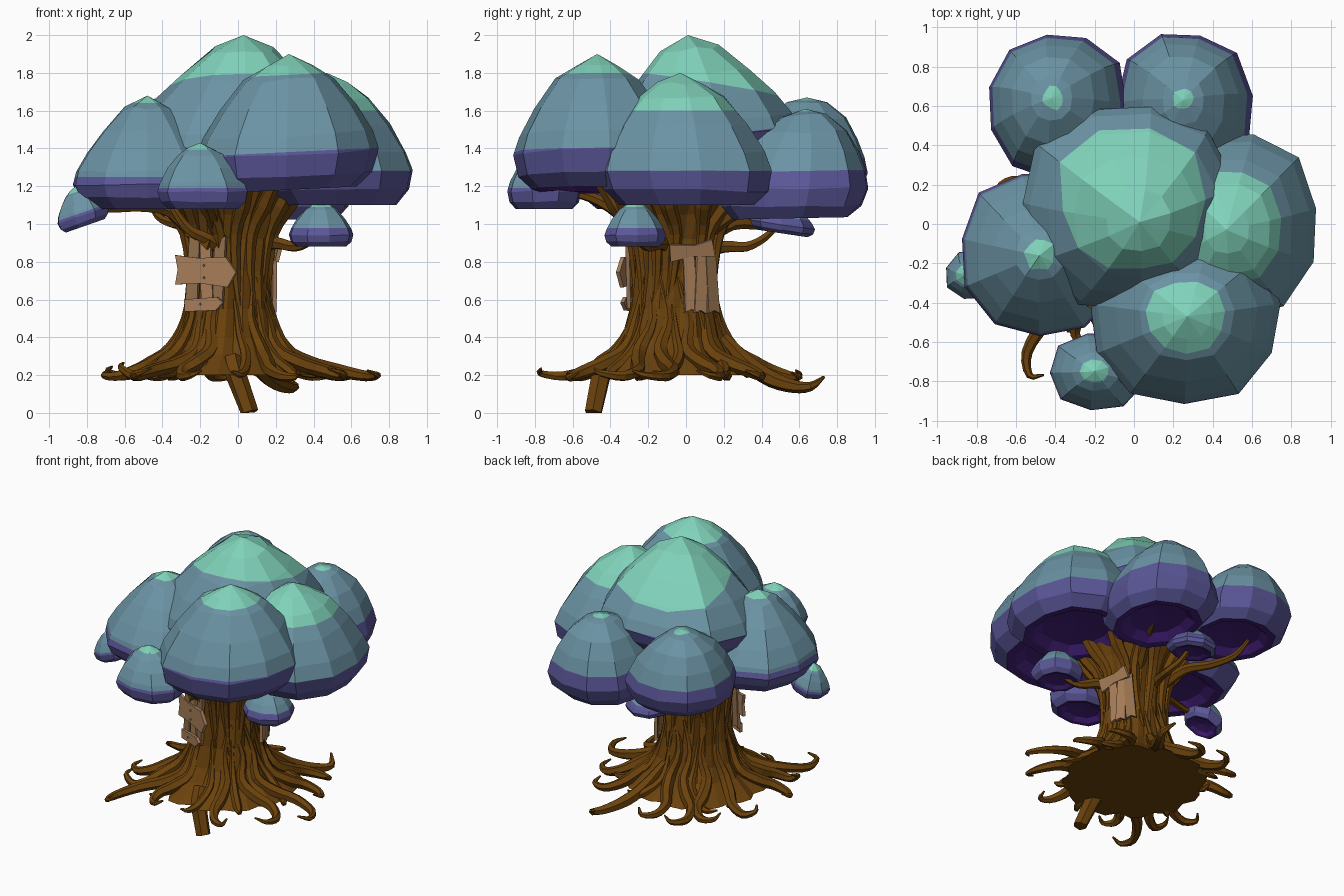
import bpy, bmesh, math, random
from mathutils import Vector, Matrix

if "Cube" in bpy.data.objects:
    bpy.data.objects.remove(bpy.data.objects["Cube"])

random.seed(7)
V = Vector
CX, CY = -0.05, -0.06          # trunk axis


def material(name, hexcol):
    lin = []
    for i in (0, 2, 4):
        c = int(hexcol[i:i + 2], 16) / 255
        lin.append(c / 12.92 if c <= 0.04045 else ((c + 0.055) / 1.055) ** 2.4)
    m = bpy.data.materials.new(name)
    m.diffuse_color = (*lin, 1)
    m.use_nodes = True
    m.node_tree.nodes["Principled BSDF"].inputs["Base Color"].default_value = m.diffuse_color
    return m


MINT = material("mint_leaf", "80d2ba")
BLUE = material("blue_leaf", "6b93a4")
PURPLE = material("purple_leaf", "5b5799")
DARK = material("dark_violet_underside", "44207a")
BARK = material("bark_brown", "6b420c")
WOOD = material("plank_tan", "a87e58")
WOOD2 = material("plank_brown", "93704d")
NAIL = material("nail_grey", "6d7a78")


def finish(name, bm, mats):
    bmesh.ops.recalc_face_normals(bm, faces=bm.faces)
    me = bpy.data.meshes.new(name)
    bm.to_mesh(me)
    bm.free()
    for m in mats:
        me.materials.append(m)
    ob = bpy.data.objects.new(name, me)
    bpy.context.collection.objects.link(ob)
    return ob


def skin(bm, rings, mats=None):
    """Join rings of vertices with quads; a ring of one vertex is a pole."""
    for k, (a, b) in enumerate(zip(rings, rings[1:])):
        n = max(len(a), len(b))
        for i in range(n):
            j = (i + 1) % n
            if len(a) == 1:
                vs = (a[0], b[i], b[j])
            elif len(b) == 1:
                vs = (a[i], b[0], a[j])
            else:
                vs = (a[i], b[i], b[j], a[j])
            f = bm.faces.new(vs)
            if mats:
                f.material_index = mats[k]


# ---- foliage caps: lathed mushroom shape, colours cut in by tilted planes
UNDER = [(.94, .11), (.77, 0), (.64, .01), (.5, .08), (0, .12)]
DOME = [(0, 1), (.26, .92), (.5, .81), (.75, .61), (.93, .4), (1, .26)] + UNDER
CONE = [(0, 1), (.3, .89), (.58, .7), (.8, .51), (.95, .33), (1, .22)] + UNDER
ROUND = [(0, 1), (.3, .94), (.6, .79), (.8, .6), (.93, .42), (1, .27)] + UNDER


def foliage(name, prof, c, r, z, lean, mint, purple, mtilt=(0, 0), shear=(0, 0), n=11):
    bm = bmesh.new()
    ph = random.random() * 6
    ang = [ph + i * math.tau / n for i in range(n)]
    wob = [1 + random.uniform(-.02, .03) + .06 * math.sin(2 * a) ** 2 for a in ang]
    rings = []
    for rr, h in prof:
        if rr == 0:
            rings.append([bm.verts.new((0, 0, h))])
            continue
        rings.append([bm.verts.new((rr * w * math.cos(a), rr * w * math.sin(a),
                                    h + random.uniform(-.015, .015) * (h > 0.1)))
                      for a, w in zip(ang, wob)])
    skin(bm, rings, [1] * 7 + [3] * 3)
    mh = (mint - z[0]) / (z[1] - z[0])
    phh = (purple - z[0]) / (z[1] - z[0])
    planes = [(V((0, 0, mh)), V((*mtilt, 1))), (V((0, 0, phh)), V((0, 0, 1)))]
    for p, nrm in planes:
        bmesh.ops.bisect_plane(bm, geom=bm.verts[:] + bm.edges[:] + bm.faces[:],
                               plane_co=p, plane_no=nrm)
    for f in bm.faces:
        if f.material_index != 3:
            q = f.calc_center_median()
            f.material_index = (0 if (q - planes[0][0]).dot(planes[0][1]) > 0
                                else 2 if q.z < phh else 1)
    for v in bm.verts:
        x, y, h = v.co
        v.co = (c[0] + x * r[0] + lean[0] * h, c[1] + y * r[1] + lean[1] * h,
                z[0] + h * (z[1] - z[0]) + shear[0] * x * r[0] + shear[1] * y * r[1])
    finish(name, bm, [MINT, BLUE, PURPLE, DARK])


foliage("crown_top", CONE, (-.04, .1), (.55, .53), (1.3, 2.0), (.07, -.09), 1.75, 1.46, (-.03, .22), (0, .12))
foliage("crown_front", DOME, (.25, -.47), (.48, .44), (1.18, 1.9), (.02, 0), 1.79, 1.38, (0, 0), (.05, 0))
foliage("crown_right", DOME, (.51, .01), (.43, .47), (1.1, 1.8), (-.04, -.04), 1.6, 1.28)
foliage("crown_left", CONE, (-.46, -.15), (.41, .42), (1.08, 1.68), (-.02, -.01), 1.64, 1.25)
foliage("crown_back_right", ROUND, (.26, .55), (.345, .4), (1.03, 1.61), (-.01, .08), 1.595, 1.28, (0, 0), (0, .02))
foliage("crown_back_left", ROUND, (-.37, .58), (.35, .37), (1.13, 1.67), (-.05, .06), 1.655, 1.35)
foliage("tuft_front", DOME, (-.18, -.75), (.24, .2), (1.08, 1.43), (-.02, 0), 1.395, 1.19, n=9)
foliage("tuft_left", DOME, (-.81, -.26), (.135, .125), (.99, 1.2), (-.05, 0), 1.17, 1.06, (0, 0), (.35, 0), n=8)
foliage("tuft_right", DOME, (.44, -.27), (.17, .165), (.88, 1.12), (0, 0), 1.09, .98, n=9)
foliage("tuft_back", DOME, (-.08, .51), (.165, .17), (.95, 1.13), (0, 0), 1.1, 1.04, (0, 0), (0, -.15), n=9)

# ---- trunk: lathe with ridged, irregular cross-section
TRUNK = [(.2, .47), (.25, .405), (.31, .33), (.4, .27), (.55, .23), (.75, .212),
         (.92, .225), (1.05, .27), (1.18, .35), (1.36, .39)]


def trunk_r(z):
    for (z0, r0), (z1, r1) in zip(TRUNK, TRUNK[1:]):
        if z <= z1:
            return r0 + (r1 - r0) * max(0, (z - z0) / (z1 - z0))
    return TRUNK[-1][1]


bm = bmesh.new()
N = 36
ridge = [(1.03 if i % 3 else .94) + random.uniform(-.025, .025) for i in range(N)]
rings = [[bm.verts.new((CX + r * ridge[i] * math.cos(i * math.tau / N + .25 * z),
                        CY + r * ridge[i] * math.sin(i * math.tau / N + .25 * z), z))
          for i in range(N)] for z, r in TRUNK]
skin(bm, rings)
bm.faces.new(rings[0])
bm.faces.new(rings[-1])
finish("trunk", bm, [BARK])


# ---- tapered tubes along smoothed paths, for roots, strands and branches
def tube(bm, pts, radii, sides=6, sub=3):
    pts = [V(p) for p in pts]
    ext = [2 * pts[0] - pts[1]] + pts + [2 * pts[-1] - pts[-2]]
    path = []
    for k in range(len(pts) - 1):
        a, b, c, d = ext[k:k + 4]
        for s in range(sub):
            t = s / sub
            p = .5 * (2 * b + (c - a) * t + (2 * a - 5 * b + 4 * c - d) * t * t
                      + (3 * b - a - 3 * c + d) * t ** 3)
            path.append((p, radii[k] + (radii[k + 1] - radii[k]) * t))
    path.append((pts[-1], radii[-1]))
    nrm = V((.31, .52, .8))
    rings = []
    for i, (p, r) in enumerate(path):
        t = (path[min(i + 1, len(path) - 1)][0] - path[max(i - 1, 0)][0]).normalized()
        nrm = (nrm - t * nrm.dot(t)).normalized()
        bn = t.cross(nrm)
        ring = []
        for s in range(sides):
            a = s * math.tau / sides
            q = p + (nrm * math.cos(a) + bn * math.sin(a)) * r
            ring.append(bm.verts.new((q.x, q.y, max(q.z, 0))))
        rings.append(ring)
    skin(bm, rings)
    bm.faces.new(rings[0])
    bm.faces.new(rings[-1])


def polar(r, th, z):
    return (CX + r * math.cos(th), CY + r * math.sin(th), z)


# long roots, given by tip positions
TIPS = [(-.53, -.77, .21), (-.71, -.2, .2), (.74, -.22, .2), (-.69, .18, .22), (-.3, .6, .2),
        (.48, .38, .2), (.55, -.45, .21), (-.25, -.62, .2), (.3, -.62, .19), (-.52, .42, .21),
        (-.62, -.42, .24), (.6, .12, .2), (-.06, .6, .19)]
bm = bmesh.new()
for x, y, z in TIPS:
    R, th = math.hypot(x - CX, y - CY), math.atan2(y - CY, x - CX)
    s = random.choice((-1, 1)) * random.uniform(.6, 1.2)
    tube(bm, [polar(trunk_r(.72) - .01, th - .2 * s, .72), polar(trunk_r(.5) - .01, th + .06 * s, .5),
              polar(trunk_r(.34) - .005, th - .05 * s, .34), polar(.42, th + .08 * s, .265),
              polar(.42 + (R - .42) * .4, th + .18 * s, .225),
              polar(.42 + (R - .42) * .8, th + .13 * s, .195), (x, y, z),
              polar(R - .04, th - .09 * s, z + .025)],
         [.01, .026, .04, .042, .036, .028, .018, .006])
# short roots between them
for i in range(9):
    th = i * math.tau / 9 + random.uniform(-.12, .12)
    s = random.uniform(-1, 1)
    R = random.uniform(.48, .54)
    tube(bm, [polar(trunk_r(.6) - .01, th + .15 * s, .6), polar(trunk_r(.42) - .005, th, .42),
              polar(trunk_r(.3), th - .08 * s, .3), polar(.46, th + .1 * s, .225),
              polar(R, th + .25 * s, .205), polar(R + .03, th + .4 * s, .22)],
         [.01, .022, .03, .03, .02, .006])
# drooping back root and the cut-off stub that reaches the ground
tube(bm, [(.03, .2, .4), (.1, .33, .26), (.17, .45, .18), (.25, .57, .14), (.3, .66, .14), (.25, .73, .19)],
     [.03, .045, .045, .035, .025, .008])
tube(bm, [(-.03, -.38, .28), (-.01, -.45, .2), (.06, -.49, 0)], [.055, .055, .05], sides=6, sub=1)
finish("roots", bm, [BARK])

# ---- strands on the trunk spreading into boughs under the crown
bm = bmesh.new()
for i in range(13):
    th = i * math.tau / 13 + random.uniform(-.12, .12)
    s = random.uniform(-1, 1)
    tube(bm, [polar(trunk_r(.5) - .015, th + .2 * s, .5), polar(trunk_r(.7) - .01, th, .7),
              polar(trunk_r(.95), th - .1 * s, .95), polar(.32, th + .05 * s, 1.1),
              polar(.42, th + .1 * s, 1.25)],
         [.01, .024, .034, .046, .035])
finish("boughs", bm, [BARK])

# ---- side branches carrying the tufts
bm = bmesh.new()
W = [.04, .035, .028, .022, .012]
for p in [[(.1, -.1, .88), (.2, -.14, .9), (.3, -.2, .88), (.38, -.24, .91), (.44, -.27, .97)],
          [(-.06, .05, .84), (-.05, .2, .88), (-.03, .32, .88), (-.06, .42, .93), (-.08, .51, 1.02)],
          [(-.2, -.12, .9), (-.35, -.18, 1.06), (-.5, -.24, 1.09), (-.66, -.27, 1.08), (-.8, -.26, 1.07)],
          [(-.1, -.2, .9), (-.14, -.36, 1.06), (-.17, -.5, 1.14), (-.19, -.64, 1.17), (-.19, -.75, 1.18)],
          [(-.15, .08, .9), (-.24, .24, 1.0), (-.33, .4, 1.0), (-.42, .54, 1.04), (-.48, .62, 1.15)],
          [(.05, .1, .95), (.13, .28, 1.07), (.2, .42, 1.1), (.25, .52, 1.13), (.28, .62, 1.2)],
          [(-.08, -.24, .86), (-.16, -.29, .92), (-.26, -.31, .97), (-.33, -.31, 1.06), (-.38, -.3, 1.15)]]:
    tube(bm, p, W)
finish("branches", bm, [BARK])


# ---- planks nailed to the trunk: flat outlines extruded and turned outward
def plank(name, outline, pos, facing, roll, mat, thick=.022, tilt=0):
    bm = bmesh.new()
    f = bm.faces.new([bm.verts.new((u, -thick / 2, v)) for u, v in outline])
    ex = bmesh.ops.extrude_face_region(bm, geom=[f])
    for g in ex["geom"]:
        if isinstance(g, bmesh.types.BMVert):
            g.co.y += thick
    rot = (Matrix.Rotation(math.radians(facing), 4, 'Z') @ Matrix.Rotation(math.radians(tilt), 4, 'X')
           @ Matrix.Rotation(math.radians(roll), 4, 'Y'))
    bm.transform(Matrix.Translation(pos) @ rot)
    finish(name, bm, [mat])


def board(w, h):
    return [(-w / 2, -h / 2), (0, -h / 2 + .012), (w / 2, -h / 2 - .006),
            (w / 2 - .006, h / 2), (.1 * w, h / 2 - .015), (-w / 2 + .005, h / 2 + .008)]


ARROW = [(-.175, .085), (-.16, .01), (-.175, -.07), (-.02, -.065), (.13, -.085), (.18, -.005), (.12, .075), (-.04, .07)]
SMALL = [(-.11, .03), (-.11, -.035), (.07, -.035), (.115, .005), (.08, .035)]
F = -25
plank("sign_board_arrow", ARROW, (-.17, -.285, .75), F, 0, WOOD)
plank("sign_board_small", SMALL, (-.18, -.29, .575), F, -2, WOOD)
for i, (x, y, h, r) in enumerate([(-.235, -.246, .36, 3), (-.165, -.274, .36, -2), (-.1, -.294, .38, 4)]):
    plank(f"front_board_{i}", board(.07, h), (x, y, .75), F, r, WOOD if i % 2 else WOOD2)
plank("front_cross_board", board(.15, .045), (-.21, -.285, .925), F, 28, BARK)
for x, y, z in [(-.18, -.294, .78), (-.18, -.294, .715), (-.2, -.294, .575)]:
    plank("nail", [(-.007, 0), (0, -.007), (.007, 0), (0, .007)], (x, y, z), F, 0, NAIL, .014)
plank("side_cross_board", board(.24, .085), (.2, .03, .86), 100, -9, WOOD, .022, 14)
for i, (x, y, h, r) in enumerate([(.187, .02, .33, -3), (.175, .08, .34, 2), (.15, .135, .34, -4)]):
    plank(f"side_board_{i}", board(.07, h), (x, y, .7), 105 + i * 9, r, WOOD if i < 2 else WOOD2)
